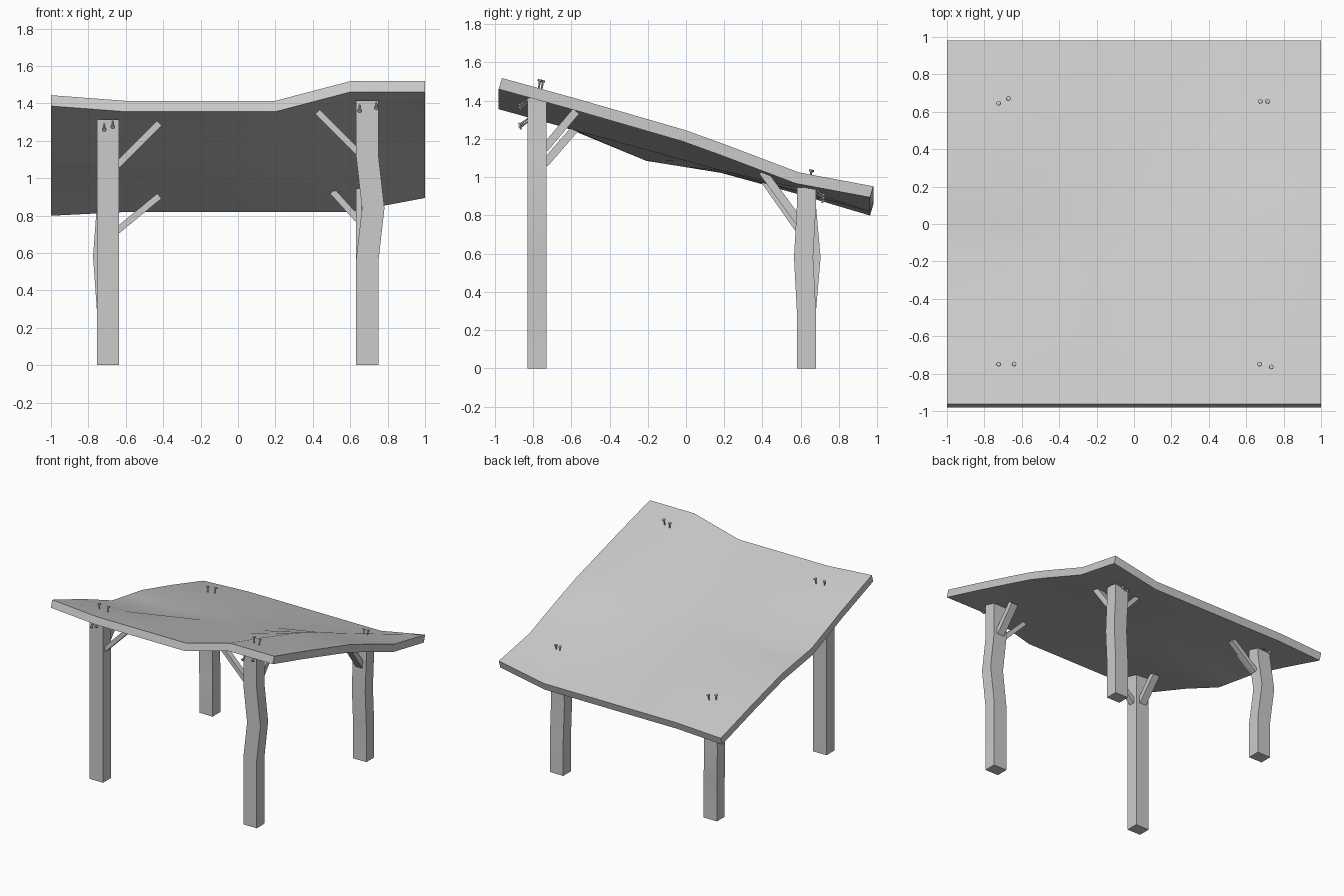
import bpy, bmesh
from mathutils import Vector

if "Cube" in bpy.data.objects:
    bpy.data.objects.remove(bpy.data.objects["Cube"])


def finish(name, bm, smooth=False):
    bmesh.ops.recalc_face_normals(bm, faces=bm.faces)
    me = bpy.data.meshes.new(name)
    bm.to_mesh(me)
    bm.free()
    ob = bpy.data.objects.new(name, me)
    bpy.context.collection.objects.link(ob)
    if smooth:
        bpy.ops.object.select_all(action='DESELECT')
        ob.select_set(True)
        bpy.context.view_layer.objects.active = ob
        bpy.ops.object.shade_smooth_by_angle(angle=0.6)
    return ob


# Warped roof panel: a tilted plane plus a small table of height deviations
XS = [-1, -0.6, -0.2, 0.2, 0.6, 1]
YS = [-0.963, -0.57, -0.19, 0.0, 0.2, 0.59, 0.98]
DEV = [
    [0.03, 0, 0, 0, 0.105, 0.105],
    [-0.005, 0, 0, 0, 0.105, 0.105],
    [-0.057, -0.057, 0, 0, 0.10, 0.10],
    [-0.035, -0.035, 0, 0, 0.09, 0.097],
    [-0.012, -0.01, 0, 0, 0.07, 0.08],
    [-0.012, 0, 0, 0, 0.02, 0.04],
    [-0.02, 0, 0, 0, 0, 0.075],
]


def plane_z(y):
    return 1.145 - 0.276 * (y - 0.01)


def roof_z(x, y):
    i = max(k for k in range(len(XS) - 1) if XS[k] <= x)
    j = max(k for k in range(len(YS) - 1) if YS[k] <= y)
    u = (x - XS[i]) / (XS[i + 1] - XS[i])
    v = (y - YS[j]) / (YS[j + 1] - YS[j])
    a = DEV[j][i] * (1 - u) + DEV[j][i + 1] * u
    b = DEV[j + 1][i] * (1 - u) + DEV[j + 1][i + 1] * u
    return plane_z(y) + a * (1 - v) + b * v


bm = bmesh.new()
grid = [[bm.verts.new((x, y, plane_z(y) + DEV[j][i])) for i, x in enumerate(XS)]
        for j, y in enumerate(YS)]
for j in range(len(YS) - 1):
    for i in range(len(XS) - 1):
        bm.faces.new((grid[j][i], grid[j][i + 1], grid[j + 1][i + 1], grid[j + 1][i]))
ext = bmesh.ops.extrude_face_region(bm, geom=bm.faces[:], use_keep_orig=True)
low = [g for g in ext['geom'] if isinstance(g, bmesh.types.BMVert)]
bmesh.ops.translate(bm, verts=low, vec=(0, -0.017, -0.058))
finish("roof_panel", bm, True)


# Square post swept through (z, dx, dy) stations
def post(name, cx, cy, stations):
    bm = bmesh.new()
    rings = [[bm.verts.new((cx + dx + sx * 0.06, cy + dy + sy * 0.05, z))
              for sx, sy in ((-1, -1), (1, -1), (1, 1), (-1, 1))] for z, dx, dy in stations]
    for a, b in zip(rings, rings[1:]):
        for k in range(4):
            bm.faces.new((a[k], a[(k + 1) % 4], b[(k + 1) % 4], b[k]))
    bm.faces.new(rings[0][::-1])
    bm.faces.new(rings[-1])
    finish(name, bm, True)


# Rectangular brace between two points: w is horizontal width, t is thickness
def brace(name, p, q, w, t):
    p, q = Vector(p), Vector(q)
    d = (q - p).normalized()
    side = d.cross(Vector((0, 0, 1))).normalized()
    up = side.cross(d)
    bm = bmesh.new()
    ends = [[bm.verts.new(c + side * sx * w / 2 + up * sy * t / 2)
             for sx, sy in ((-1, -1), (1, -1), (1, 1), (-1, 1))] for c in (p, q)]
    a, b = ends
    for k in range(4):
        bm.faces.new((a[k], a[(k + 1) % 4], b[(k + 1) % 4], b[k]))
    bm.faces.new(a)
    bm.faces.new(b)
    finish(name, bm)


# Nail: tapered shaft with a flat head at the outer end
def nail(name, base, axis):
    rot = Vector((0, 0, 1)).rotation_difference(Vector(axis)).to_matrix().to_4x4()
    bm = bmesh.new()
    for r1, r2, depth, z in ((0.003, 0.006, 0.07, 0.005), (0.013, 0.012, 0.008, 0.042)):
        made = bmesh.ops.create_cone(bm, cap_ends=True, segments=8,
                                     radius1=r1, radius2=r2, depth=depth)['verts']
        bmesh.ops.translate(bm, verts=made, vec=(0, 0, z))
    bmesh.ops.transform(bm, matrix=rot, verts=bm.verts[:])
    bmesh.ops.translate(bm, verts=bm.verts[:], vec=base)
    finish(name, bm, True)


# name: centre, top, bend heights, bend offset, x-brace (z0, z1, reach), y-brace (z0, z1, reach)
LEGS = {
    "front_left": (-0.695, -0.78, 1.315, None, None, (1.07, 1.295, 0.225), (1.07, 1.26, 0.165)),
    "front_right": (0.69, -0.78, 1.415, (0.55, 0.84, 1.13), (0.033, 0),
                    (1.14, 1.355, 0.215), (1.15, 1.345, 0.165)),
    "back_left": (-0.695, 0.63, 0.93, (0.3, 0.58, 0.85), (-0.02, 0.024),
                  (0.72, 0.905, 0.225), (0.73, 1.0, 0.19)),
    "back_right": (0.69, 0.63, 0.945, (0.3, 0.58, 0.85), (0, -0.015),
                   (0.78, 0.93, 0.135), (0.77, 1.03, 0.19)),
}
for name, (cx, cy, top, bend, off, bx, by) in LEGS.items():
    st = [(0, 0, 0)]
    if bend:
        st += [(bend[0], 0, 0), (bend[1], *off), (bend[2], 0, 0)]
    st.append((top, 0, 0))
    post(name + "_leg", cx, cy, st)
    ix, iy = (1 if cx < 0 else -1), (1 if cy < 0 else -1)
    ex, ey = cx + ix * 0.05, cy + iy * 0.04
    brace(name + "_cross_brace", (ex, cy, bx[0]), (ex + ix * bx[2], cy, bx[1]), 0.045, 0.035)
    brace(name + "_side_brace", (cx, ey, by[0]), (cx, ey + iy * by[2], by[1]), 0.06, 0.042)
    # two nails on the outer face of each leg
    for n, (dx, dz) in enumerate(((-0.02, -0.025), (0.025, -0.01))):
        if name == "front_right":
            dx *= 2
        nail(f"{name}_leg_nail_{n}", (cx + dx, cy - iy * 0.055, top + dz - 0.005),
             (0.1 * dx, -iy * 0.8, -0.6))

# Nails standing on top of the panel
TOP = [(-0.72, 0.64), (-0.675, 0.665), (0.68, 0.65), (0.71, 0.65),
       (-0.72, -0.755), (-0.645, -0.755), (0.675, -0.755), (0.73, -0.77)]
for n, (x, y) in enumerate(TOP):
    nail(f"panel_nail_{n}", (x, y, roof_z(x, y)), (0.1 if n % 2 else -0.1, 0.15, 1))
